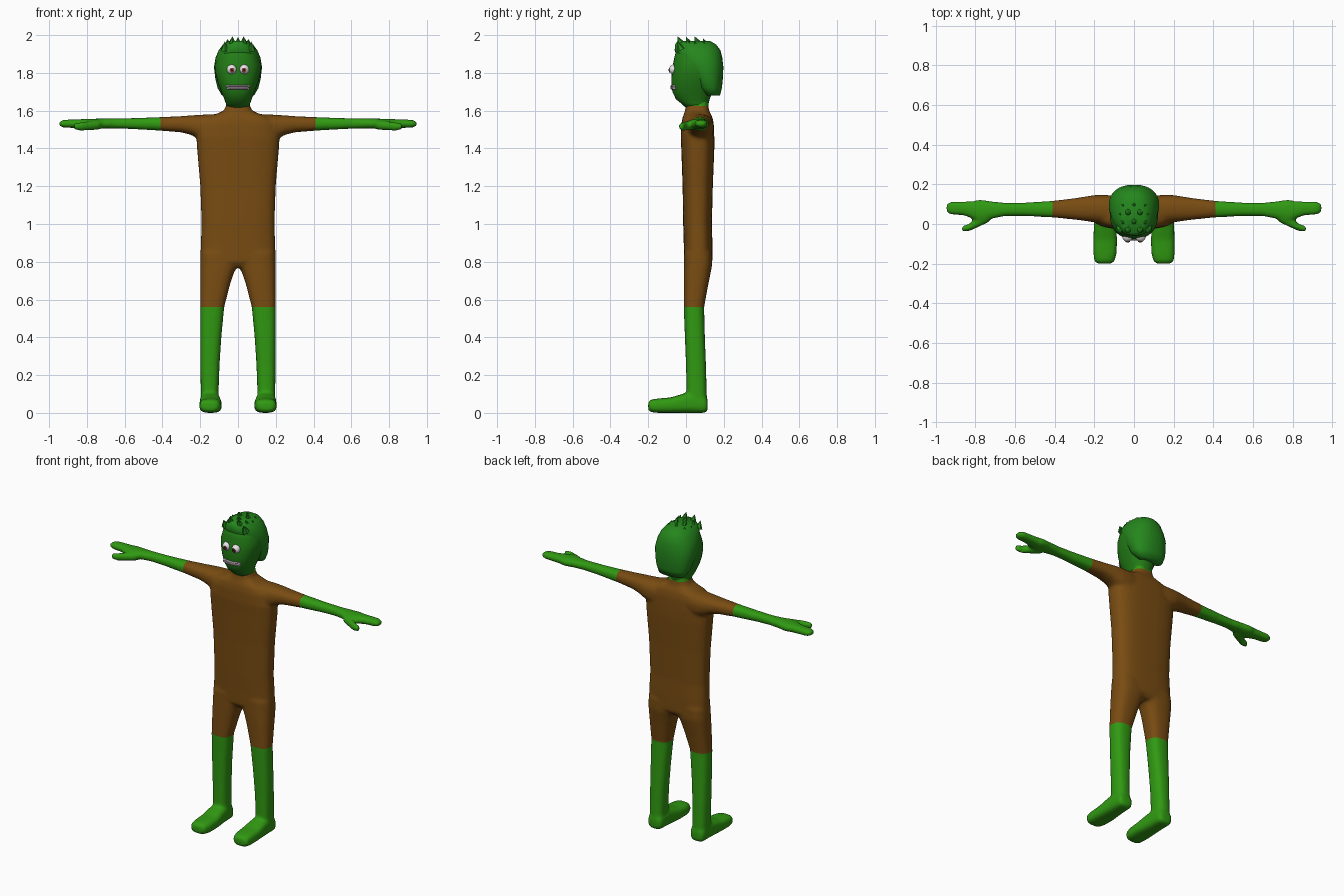
import bpy, bmesh, math
from mathutils import Matrix

if "Cube" in bpy.data.objects:
    bpy.data.objects.remove(bpy.data.objects["Cube"])


def material(name, rgb):
    m = bpy.data.materials.new(name)
    m.diffuse_color = (*rgb, 1)
    m.use_nodes = True
    m.node_tree.nodes["Principled BSDF"].inputs["Base Color"].default_value = m.diffuse_color
    return m


BROWN = material("brown cloth", (0.19, 0.072, 0.006))
SKIN = material("green skin", (0.03, 0.32, 0.006))
FACE = material("dark green", (0.016, 0.2, 0.008))
HAIR = material("hair green", (0.018, 0.24, 0.012))
WHITE = material("white", (0.8, 0.78, 0.78))
LILAC = material("lilac lips", (0.5, 0.36, 0.48))
RED = material("red brown iris", (0.25, 0.04, 0.03))
BLACK = material("black pupil", (0.01, 0.01, 0.01))


def loft(bm, axis, rows, n=2.4, sx=1, seg=32):
    """Skin superellipse rings; row = (position, a0, a1, b0, b1) bounds across the axis."""
    rings = []
    for t, a0, a1, b0, b1 in rows:
        ring = []
        for i in range(seg):
            c, s = math.cos(2 * math.pi * i / seg), math.sin(2 * math.pi * i / seg)
            a = (a0 + a1) / 2 + (a1 - a0) / 2 * math.copysign(abs(c) ** (2 / n), c)
            b = (b0 + b1) / 2 + (b1 - b0) / 2 * math.copysign(abs(s) ** (2 / n), s)
            x, y, z = {'x': (t, a, b), 'y': (a, t, b), 'z': (a, b, t)}[axis]
            ring.append(bm.verts.new((x * sx, y, z)))
        rings.append(ring)
    faces = [bm.faces.new(rings[0]), bm.faces.new(rings[-1])]
    for r, q in zip(rings, rings[1:]):
        for i in range(seg):
            j = (i + 1) % seg
            faces.append(bm.faces.new((r[i], r[j], q[j], q[i])))
    bmesh.ops.recalc_face_normals(bm, faces=faces)


def finish(name, bm, mats, smooth=True):
    me = bpy.data.meshes.new(name)
    for f in bm.faces:
        f.smooth = smooth
    bm.to_mesh(me)
    bm.free()
    for m in mats:
        me.materials.append(m)
    ob = bpy.data.objects.new(name, me)
    bpy.context.collection.objects.link(ob)
    return ob


# Body: torso, legs, feet, arms and thumbs fused into one skin
bm = bmesh.new()
loft(bm, 'z', [(.77, -.17, .17, .01, .12), (.80, -.2, .2, -.01, .14), (.9, -.197, .197, -.012, .14),
               (1.0, -.193, .193, -.015, .137), (1.2, -.2, .2, -.018, .142),
               (1.4, -.217, .217, -.025, .15), (1.46, -.22, .22, -.028, .15),
               (1.53, -.205, .205, -.025, .147), (1.565, -.17, .17, -.018, .14),
               (1.585, -.11, .11, -.01, .13), (1.60, -.075, .075, -.005, .122),
               (1.63, -.062, .062, 0, .118), (1.66, -.06, .06, 0, .118)], 2.8)
for s in (1, -1):
    loft(bm, 'z', [(.03, .1, .195, .005, .112), (.1, .103, .197, .003, .11),
                   (.25, .098, .199, 0, .106), (.4, .088, .2, -.006, .1),
                   (.56, .073, .2, -.012, .096), (.68, .042, .2, -.012, .118),
                   (.74, .022, .2, -.012, .13), (.78, .003, .2, -.011, .138),
                   (.85, -.01, .198, -.01, .138)], 2.6, s)
    loft(bm, 'y', [(-.2, .115, .185, .015, .055), (-.188, .098, .2, .004, .07),
                   (-.15, .088, .205, 0, .076), (-.08, .085, .205, 0, .082),
                   (-.02, .09, .203, 0, .1), (.03, .095, .2, 0, .11),
                   (.1, .1, .197, 0, .09), (.115, .115, .185, .012, .07)], 3, s)
    loft(bm, 'x', [(.05, -.01, .14, 1.45, 1.58), (.15, 0, .147, 1.43, 1.581),
                   (.2, .008, .146, 1.448, 1.578), (.25, .016, .138, 1.472, 1.575),
                   (.3, .022, .13, 1.485, 1.571), (.41, .033, .117, 1.494, 1.566),
                   (.55, .04, .108, 1.502, 1.561), (.65, .04, .107, 1.506, 1.559),
                   (.72, .025, .115, 1.506, 1.558), (.78, .008, .124, 1.502, 1.557),
                   (.81, .025, .116, 1.505, 1.556), (.86, .044, .114, 1.508, 1.554),
                   (.92, .046, .115, 1.51, 1.552), (.945, .058, .102, 1.516, 1.545)], 2.4, s)
    loft(bm, 'x', [(.73, .01, .07, 1.5, 1.55), (.79, -.018, .035, 1.495, 1.545),
                   (.83, -.036, .002, 1.493, 1.54), (.87, -.038, -.012, 1.498, 1.535)], 2.2, s)
body = finish("body", bm, [])
mod = body.modifiers.new("fuse", 'REMESH')
mod.mode = 'VOXEL'
mod.voxel_size = 0.009
mod = body.modifiers.new("soften", 'SMOOTH')
mod.factor, mod.iterations = 0.5, 8
fused = bpy.data.meshes.new_from_object(body.evaluated_get(bpy.context.evaluated_depsgraph_get()))
bpy.data.objects.remove(body)

# Clothing edges: cut at sleeves, trouser legs and collar, then colour by region
bm = bmesh.new()
bm.from_mesh(fused)
for co, no in (((.41, 0, 0), (1, 0, 0)), ((-.41, 0, 0), (1, 0, 0)),
               ((0, 0, .56), (0, 0, 1)), ((0, 0, 1.625), (0, 0, 1))):
    bmesh.ops.bisect_plane(bm, geom=bm.verts[:] + bm.edges[:] + bm.faces[:],
                           plane_co=co, plane_no=no)
for f in bm.faces:
    c = f.calc_center_median()
    f.material_index = 1 if abs(c.x) > .41 or c.z < .56 or c.z > 1.625 else 0
finish("body_suit", bm, [BROWN, SKIN])

# Head
bm = bmesh.new()
loft(bm, 'z', [(z, -w, w, y0, y1) for z, w, y0, y1 in (
    (1.615, .06, 0, .117), (1.64, .065, -.028, .12), (1.66, .072, -.053, .125),
    (1.70, .088, -.072, .14), (1.75, .107, -.078, .16), (1.80, .12, -.076, .17),
    (1.84, .122, -.07, .17), (1.88, .112, -.062, .17), (1.93, .085, -.05, .15))], 2.3)
finish("head", bm, [FACE])

# Hair cap
bm = bmesh.new()
loft(bm, 'z', [(z, -w, w, y0, y1) for z, w, y0, y1 in (
    (1.68, .085, .105, .18), (1.72, .108, .06, .19), (1.77, .12, .03, .195),
    (1.83, .127, -.012, .198), (1.88, .119, -.045, .192), (1.92, .102, -.06, .182),
    (1.95, .08, -.058, .16), (1.968, .052, -.045, .13))], 2.3)
finish("hair_cap", bm, [HAIR])

# Hair tufts leaning forward
bm = bmesh.new()
for row, y in enumerate((-.035, .01, .055, .1)):
    for x in ((-.07, -.03, .03, .07) if row % 2 == 0 else (-.055, 0, .055)):
        z = 1.978 - 7 * x * x - (.01 if x == 0 else 0) - (.008 if y > .08 else 0)
        bmesh.ops.create_cone(bm, cap_ends=True, segments=6, radius1=.024, radius2=0, depth=.05,
                              matrix=Matrix.Translation((x, y, z)) @ Matrix.Rotation(.45, 4, 'X'))
finish("hair_tufts", bm, [HAIR], False)

# Eyes: ball, iris and pupil
for s, side in ((1, "right"), (-1, "left")):
    bm = bmesh.new()
    bmesh.ops.create_uvsphere(bm, u_segments=24, v_segments=14, radius=.026,
                              matrix=Matrix.Translation((s * .033, -.064, 1.818)))
    finish(side + "_eyeball", bm, [WHITE])
    for part, r, y, m in (("iris", .012, -.087, RED), ("pupil", .006, -.089, BLACK)):
        bm = bmesh.new()
        bmesh.ops.create_cone(bm, cap_ends=True, segments=20, radius1=r, radius2=r, depth=.008,
                              matrix=Matrix.Translation((s * .032, y, 1.815))
                              @ Matrix.Rotation(math.pi / 2, 4, 'X'))
        finish(side + "_" + part, bm, [m], False)


# Mouth: strips that follow the curve of the face
def strip(name, z0, z1, half, out, mat):
    bm = bmesh.new()
    rows = []
    for i in range(13):
        x = half * (i / 6 - 1)
        y = .037 - .112 * (1 - abs(x / .098) ** 2.3) ** (1 / 2.3)
        rows.append((x, y - out, y + .012, z0, z1))
    loft(bm, 'x', rows, 2.6, seg=12)
    finish(name, bm, [mat])


strip("upper_lip", 1.725, 1.736, .06, .008, LILAC)
strip("lower_lip", 1.712, 1.723, .06, .008, LILAC)
strip("teeth", 1.718, 1.73, .054, .006, WHITE)
